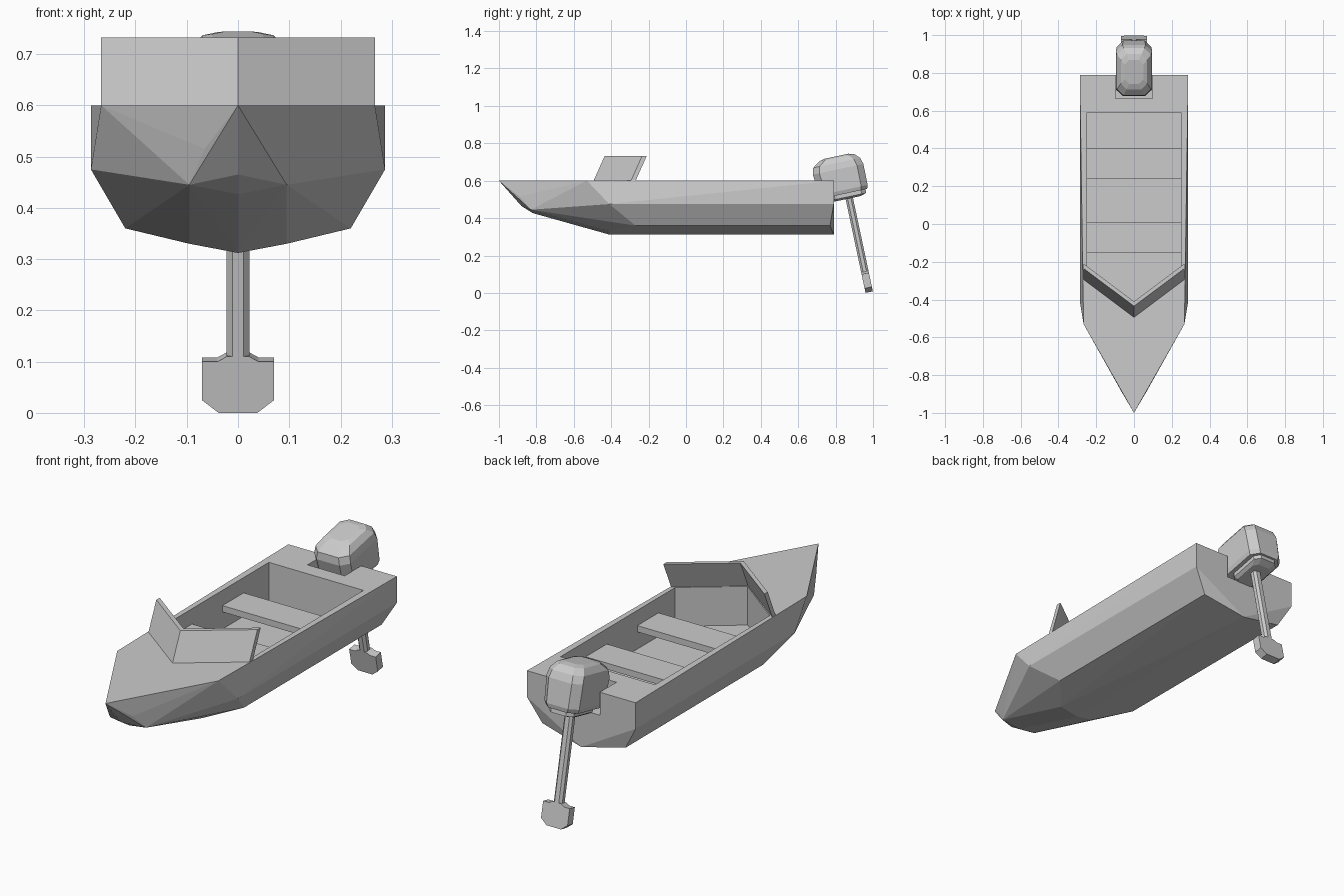
import bpy, bmesh
from math import radians
from mathutils import Matrix

if "Cube" in bpy.data.objects:
    bpy.data.objects.remove(bpy.data.objects["Cube"])


def finish(name, bm):
    bmesh.ops.recalc_face_normals(bm, faces=bm.faces[:])
    mesh = bpy.data.meshes.new(name)
    bm.to_mesh(mesh)
    bm.free()
    obj = bpy.data.objects.new(name, mesh)
    bpy.context.collection.objects.link(obj)
    return obj


def loft(name, rings, matrix=None):
    """Closed solid through rings with equal point counts."""
    bm = bmesh.new()
    loops = [[bm.verts.new(p) for p in r] for r in rings]
    n = len(loops[0])
    for a, b in zip(loops, loops[1:]):
        for i in range(n):
            j = (i + 1) % n
            bm.faces.new((a[i], a[j], b[j], b[i]))
    bm.faces.new(loops[0][::-1])
    bm.faces.new(loops[-1])
    if matrix:
        bm.transform(matrix)
    return finish(name, bm)


def prism(name, outline, z0, z1, shear=0):
    return loft(name, [[(x, y, z0) for x, y in outline],
                       [(x, y + shear, z1) for x, y in outline]])


def rect(hx, y0, y1):
    return [(-hx, y0), (hx, y0), (hx, y1), (-hx, y1)]


def octagon(z, y0, y1, hx, c):
    return [(-hx + c, y0, z), (hx - c, y0, z), (hx, y0 + c, z), (hx, y1 - c, z),
            (hx - c, y1, z), (-hx + c, y1, z), (-hx, y1 - c, z), (-hx, y0 + c, z)]


# Hull: faceted convex body from mirrored corner points
corners = [(0, -1, .6), (0, -.88, .465), (0, -.82, .427), (0, -.41, .312), (0, .79, .312),
           (.065, -.89, .515), (.095, -.83, .445), (.267, -.53, .6), (.287, -.41, .475),
           (.095, -.41, .33), (.22, -.27, .36), (.287, .79, .6), (.287, .79, .475),
           (.22, .77, .36)]
bm = bmesh.new()
for x, y, z in corners:
    bm.verts.new((x, y, z))
    if x:
        bm.verts.new((-x, y, z))
bmesh.ops.convex_hull(bm, input=bm.verts[:])
bmesh.ops.dissolve_limit(bm, angle_limit=radians(1), verts=bm.verts[:], edges=bm.edges[:])
hull = finish("hull", bm)

# Cockpit well with pointed front, and notch in the stern deck
well = prism("cockpit_cutter",
             [(0, -.465), (.25, -.275), (.25, .59), (-.25, .59), (-.25, -.275)], .415, .8)
notch = prism("notch_cutter", rect(.098, .665, .9), .49, .8)
for cutter in (well, notch):
    cutter.hide_render = True
    cutter.hide_viewport = True
    mod = hull.modifiers.new(cutter.name, 'BOOLEAN')
    mod.operation = 'DIFFERENCE'
    mod.solver = 'EXACT'
    mod.object = cutter

# Bench seats
for name, y0 in (("front_seat", -.15), ("rear_seat", .24)):
    prism(name, rect(.252, y0, y0 + .16), .497, .527)

# V-shaped windshield leaning back
prism("windshield", [(0, -.495), (.267, -.295), (.267, -.27), (0, -.47),
                     (-.267, -.27), (-.267, -.295)], .598, .732, .06)

# Outboard motor, built upright and tilted as a whole
tilt = Matrix.Translation((0, .872, .51)) @ Matrix.Rotation(radians(12), 4, 'X')
loft("motor_cowl", [octagon(*r) for r in (
    (.025, -.145, .104, .085, .035), (.045, -.152, .111, .092, .035),
    (.16, -.164, .112, .096, .035), (.195, -.155, .102, .09, .035),
    (.222, -.115, .075, .07, .03), (.23, -.085, .045, .05, .025))], tilt)
loft("motor_base", [octagon(*r) for r in (
    (-.005, -.09, .06, .05, .02), (.005, -.1, .095, .065, .025),
    (.03, -.1, .095, .065, .025))], tilt)
loft("motor_shaft", [octagon(z, -.02, .02, .022, .011) for z in (-.43, .01)], tilt)
half = [(.022, -.405), (.04, -.415), (.07, -.415), (.07, -.492), (.038, -.517)]
blade = half + [(-x, z) for x, z in reversed(half)]
loft("motor_lower_blade", [[(x, y, z) for x, z in blade] for y in (-.02, .02)], tilt)
